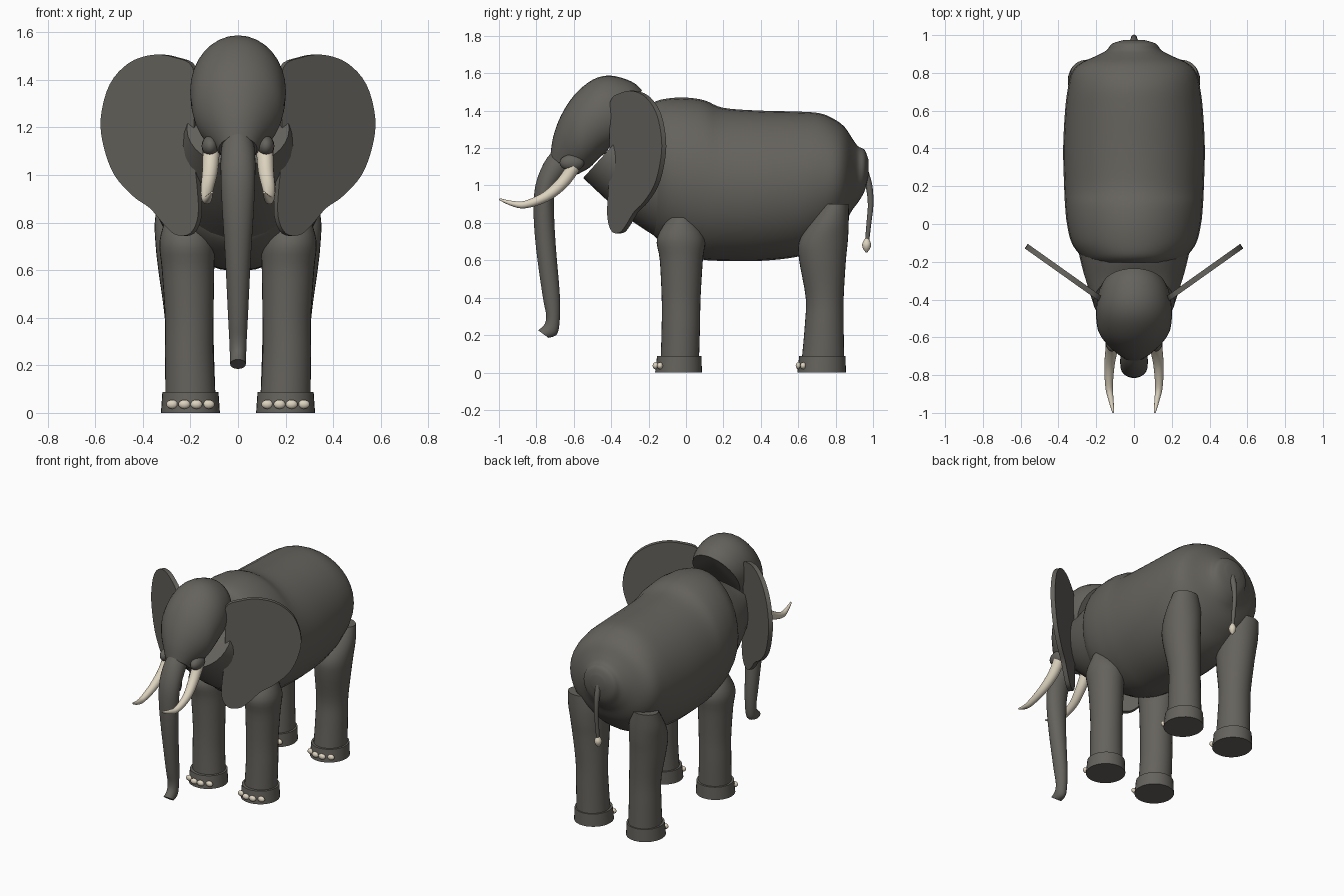
import bpy, bmesh, math
from mathutils import Vector

if "Cube" in bpy.data.objects:
    bpy.data.objects.remove(bpy.data.objects["Cube"], do_unlink=True)


def material(name, rgb):
    m = bpy.data.materials.new(name)
    m.use_nodes = True
    m.diffuse_color = (*rgb, 1)
    m.node_tree.nodes["Principled BSDF"].inputs["Base Color"].default_value = (*rgb, 1)
    return m


SKIN = material("grey_skin", (0.13, 0.123, 0.108))
IVORY = material("ivory", (0.72, 0.65, 0.52))


def finish(bm, name, mat, angle=40):
    bmesh.ops.recalc_face_normals(bm, faces=bm.faces)
    me = bpy.data.meshes.new(name)
    bm.to_mesh(me)
    bm.free()
    me.materials.append(mat)
    ob = bpy.data.objects.new(name, me)
    bpy.context.collection.objects.link(ob)
    bpy.ops.object.select_all(action='DESELECT')
    ob.select_set(True)
    bpy.context.view_layer.objects.active = ob
    bpy.ops.object.shade_smooth_by_angle(angle=math.radians(angle))
    return ob


def smooth_rows(rows, steps, closed=False):
    """Catmull-Rom interpolation between rows of numbers."""
    n, out = len(rows), []
    get = (lambda i: rows[i % n]) if closed else (lambda i: rows[max(0, min(n - 1, i))])
    for i in range(n if closed else n - 1):
        for s in range(steps):
            t = s / steps
            out.append([0.5 * (2 * b + (c - a) * t + (2 * a - 5 * b + 4 * c - d) * t * t
                               + (3 * b - a - 3 * c + d) * t ** 3)
                        for a, b, c, d in zip(get(i - 1), get(i), get(i + 1), get(i + 2))])
    return out if closed else out + [rows[-1]]


def loft(name, rows, mat=SKIN, steps=4, sides=32):
    """Row: y, z of one outline edge; y, z of the opposite edge; half width; centre x."""
    bm = bmesh.new()
    rings = []
    for ya, za, yb, zb, w, x in smooth_rows(rows, steps):
        ring = []
        for k in range(sides):
            a = math.tau * k / sides
            t = (1 - math.cos(a)) / 2
            ring.append(bm.verts.new((x + w * math.sin(a), ya + (yb - ya) * t, za + (zb - za) * t)))
        rings.append(ring)
    for r, q in zip(rings, rings[1:]):
        for k in range(sides):
            j = (k + 1) % sides
            bm.faces.new((r[k], r[j], q[j], q[k]))
    bm.faces.new(rings[0])
    bm.faces.new(rings[-1])
    return finish(bm, name, mat)


def tube(name, rows, mat, sides=16):
    """Round tube through rows of x, y, z, radius."""
    pts = smooth_rows(rows, 5)
    bm = bmesh.new()
    rings = []
    for i, p in enumerate(pts):
        d = Vector(pts[min(i + 1, len(pts) - 1)][:3]) - Vector(pts[max(i - 1, 0)][:3])
        u = Vector((1, 0, 0)).cross(d).normalized()
        v = d.cross(u).normalized()
        rings.append([bm.verts.new(Vector(p[:3]) + p[3] * (math.cos(math.tau * k / sides) * u
                      + math.sin(math.tau * k / sides) * v)) for k in range(sides)])
    for r, q in zip(rings, rings[1:]):
        for k in range(sides):
            j = (k + 1) % sides
            bm.faces.new((r[k], r[j], q[j], q[k]))
    bm.faces.new(rings[0])
    bm.faces.new(rings[-1])
    return finish(bm, name, mat)


def ball(name, loc, size, mat):
    bm = bmesh.new()
    bmesh.ops.create_uvsphere(bm, u_segments=16, v_segments=10, radius=1)
    bmesh.ops.scale(bm, vec=size, verts=bm.verts)
    bmesh.ops.translate(bm, vec=loc, verts=bm.verts)
    return finish(bm, name, mat, 60)


# Body: y, top, bottom, half width
body = [(-.205, 1.40, .80, .24), (-.17, 1.445, .73, .28), (-.1, 1.465, .675, .33),
        (0, 1.47, .625, .355), (.1, 1.455, .602, .365), (.2, 1.415, .597, .37),
        (.4, 1.40, .597, .375), (.6, 1.395, .62, .365), (.72, 1.385, .67, .35),
        (.8, 1.35, .74, .33), (.85, 1.31, .80, .285), (.89, 1.25, .87, .2),
        (.92, 1.21, .91, .145), (.955, 1.19, .97, .115), (.975, 1.14, 1.05, .05)]
loft("body", [(y, t, y, b, w, 0) for y, t, b, w in body])

# Neck with a slanted front end
loft("neck", [(-.12, 1.42, -.12, .70, .30, 0), (-.2, 1.39, -.33, .84, .265, 0),
              (-.27, 1.35, -.55, 1.04, .215, 0)])

# Head, open slope at the back, narrowing down to the trunk
loft("head", [(-.235, 1.51, -.43, 1.17, .17, 0), (-.29, 1.555, -.45, 1.16, .188, 0),
              (-.40, 1.587, -.48, 1.13, .2, 0), (-.50, 1.565, -.51, 1.10, .2, 0),
              (-.60, 1.48, -.54, 1.08, .188, 0), (-.67, 1.37, -.56, 1.07, .155, 0),
              (-.71, 1.26, -.58, 1.06, .115, 0), (-.725, 1.16, -.61, 1.06, .08, 0)])

# Trunk with curled tip
loft("trunk", [(-.70, 1.20, -.56, 1.15, .06, 0), (-.76, 1.12, -.645, 1.05, .072, 0),
               (-.805, 1.0, -.70, .96, .072, 0), (-.815, .85, -.705, .84, .066, 0),
               (-.80, .65, -.695, .66, .054, 0), (-.765, .4, -.675, .42, .042, 0),
               (-.748, .31, -.675, .28, .036, 0), (-.755, .26, -.69, .205, .034, 0),
               (-.79, .225, -.735, .185, .033, 0)])

# Ear outline seen from the front: x, z
ear = [(.19, 1.45), (.27, 1.495), (.36, 1.505), (.46, 1.47), (.54, 1.38), (.577, 1.24),
       (.565, 1.12), (.52, 1.0), (.44, .91), (.37, .86), (.31, .79), (.26, .748),
       (.2, .755), (.168, .83), (.172, .95), (.185, 1.08), (.185, 1.28)]


def make_ear(name, side):
    bm = bmesh.new()
    outline = smooth_rows(ear, 4, closed=True)
    face = bm.faces.new([bm.verts.new((side * x, -.405 + (x - .19) * .71, z)) for x, z in outline])
    out = bmesh.ops.extrude_face_region(bm, geom=[face])
    verts = [g for g in out["geom"] if isinstance(g, bmesh.types.BMVert)]
    bmesh.ops.translate(bm, vec=(-side * .016, .024, 0), verts=verts)
    finish(bm, name, SKIN)


# Leg rows: front y, back y, height, half width, centre x
front_leg = [(-.135, .07, .08, .105, .2), (-.13, .075, .25, .102, .205),
             (-.13, .078, .4, .102, .205), (-.14, .09, .6, .11, .21),
             (-.155, .1, .72, .115, .215), (-.09, .04, .83, .08, .22)]
rear_leg = [(.62, .845, .08, .105, .2), (.635, .843, .25, .102, .203),
            (.64, .843, .4, .102, .206), (.605, .855, .6, .115, .22),
            (.605, .865, .7, .12, .226), (.66, .87, .8, .115, .235),
            (.73, .87, .9, .09, .245)]

for side, word in ((1, "left"), (-1, "right")):
    make_ear(word + "_ear", side)
    # Tusk and its socket
    ball(word + "_tusk_socket", (side * .117, -.61, 1.122), (.036, .066, .044), SKIN)
    tube(word + "_tusk", [(side * x, y, z, r) for x, y, z, r in (
        (.113, -.60, 1.10, .036), (.118, -.66, 1.015, .033), (.130, -.75, .94, .027),
        (.132, -.86, .898, .020), (.122, -.93, .904, .014), (.110, -.998, .927, .005))], IVORY)
    # Legs, foot pads and toenails
    for end, leg, y0, y1 in (("front", front_leg, -.165, .085), ("rear", rear_leg, .595, .855)):
        tag = word + "_" + end
        loft(tag + "_leg", [(a, z, b, z, w, side * x) for a, b, z, w, x in leg])
        loft(tag + "_foot", [(y0, 0, y1, 0, .124, side * .2),
                             (y0 + .01, .087, y1 - .002, .087, .118, side * .2)], steps=1)
        for i in range(4):
            dx = (i - 1.5) * .051
            y = (y0 + y1) / 2 - .125 * math.sqrt(1 - (dx / .124) ** 2)
            ball(f"{tag}_toenail_{i + 1}", (side * .2 + dx, y, .036), (.025, .016, .019), IVORY)

# Tail with pale tuft
tube("tail", [(0, .95, 1.09, .02), (0, .978, 1.0, .018), (0, .987, .9, .015),
              (0, .978, .8, .013), (0, .968, .70, .011)], SKIN)
tube("tail_tuft", [(0, .968, .72, .008), (0, .966, .69, .023), (0, .965, .665, .02),
                   (0, .965, .642, .004)], IVORY)
